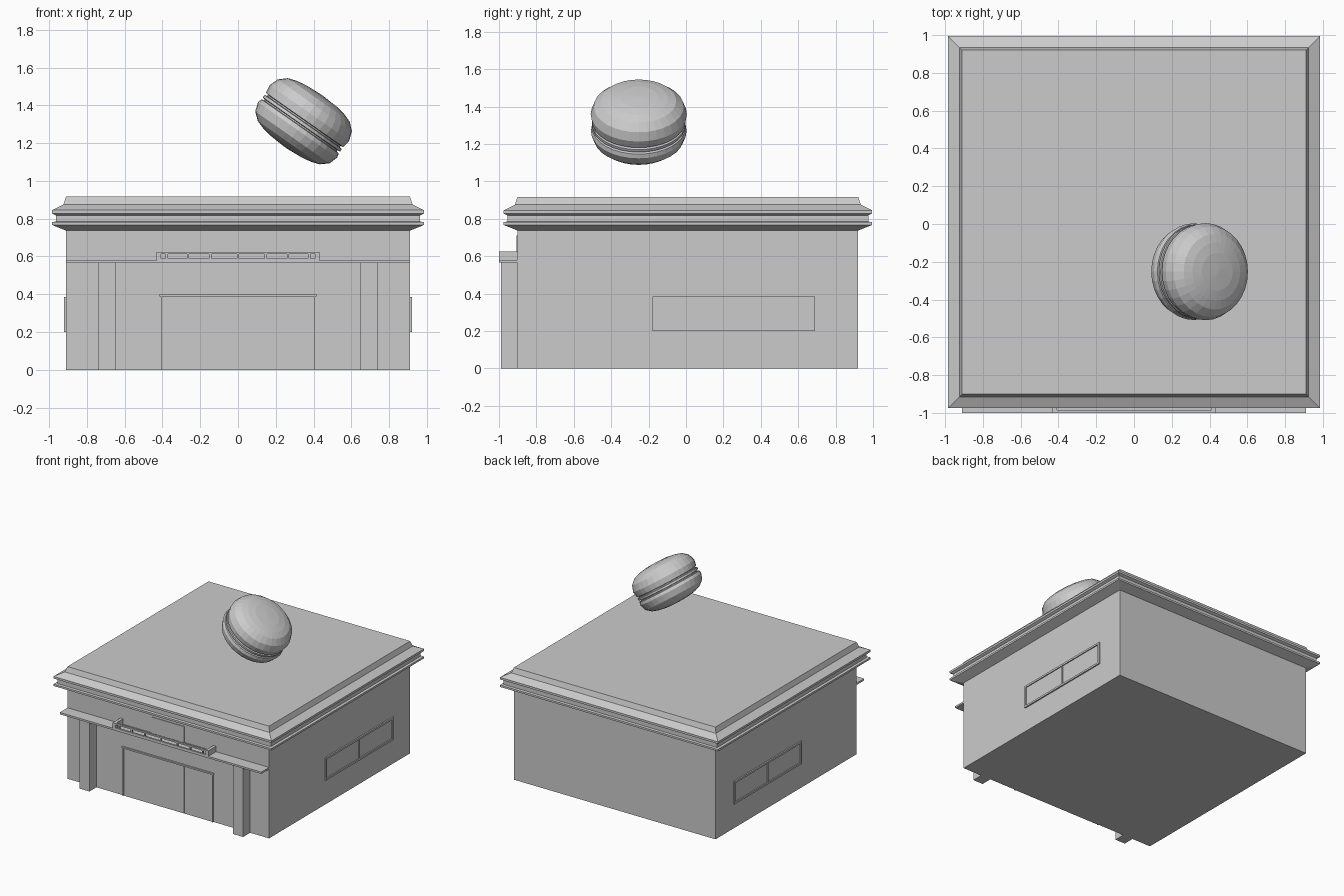
import bpy, bmesh, math
from mathutils import Matrix

if "Cube" in bpy.data.objects:
    bpy.data.objects.remove(bpy.data.objects["Cube"])

CY = 0.01    # centre of the building in depth
WALL = -0.90  # front wall plane


def make_object(name, bm):
    bmesh.ops.recalc_face_normals(bm, faces=bm.faces)
    mesh = bpy.data.meshes.new(name)
    bm.to_mesh(mesh)
    bm.free()
    obj = bpy.data.objects.new(name, mesh)
    bpy.context.collection.objects.link(obj)
    return obj


def add_box(bm, x0, x1, y0, y1, z0, z1):
    m = Matrix.Translation(((x0 + x1) / 2, (y0 + y1) / 2, (z0 + z1) / 2))
    m = m @ Matrix.Diagonal((x1 - x0, y1 - y0, z1 - z0, 1))
    bmesh.ops.create_cube(bm, size=1, matrix=m)


def boxes(name, items):
    bm = bmesh.new()
    for b in items:
        add_box(bm, *b)
    return make_object(name, bm)


def lathe(name, profile, sides, square=False):
    """Stack rings of (radius, z); capped at both ends."""
    bm = bmesh.new()
    k = math.sqrt(2) if square else 1
    off = math.pi / sides if square else 0
    rings = []
    for r, z in profile:
        rings.append([bm.verts.new((r * k * math.cos(off + 2 * math.pi * i / sides),
                                    r * k * math.sin(off + 2 * math.pi * i / sides), z))
                      for i in range(sides)])
    for a, b in zip(rings, rings[1:]):
        for i in range(sides):
            j = (i + 1) % sides
            bm.faces.new((a[i], a[j], b[j], b[i]))
    bm.faces.new(rings[0])
    bm.faces.new(rings[-1])
    return make_object(name, bm)


# Main walls
boxes("walls", [(-0.911, 0.911, WALL, 0.92, 0, 0.74)])

# Moulded cornice with flat roof
cornice = lathe("roof_cornice", [
    (0.911, 0.737), (0.985, 0.767), (0.985, 0.782), (0.965, 0.785), (0.965, 0.818),
    (0.985, 0.828), (0.985, 0.845), (0.925, 0.875), (0.911, 0.917)], 4, True)
cornice.location.y = CY

# Front canopy and its pillars
boxes("front_canopy", [(-0.911, 0.911, -1.0, WALL, 0.565, 0.58)])
boxes("front_pillars", [(s * 0.695 - 0.045, s * 0.695 + 0.045, -0.99, WALL, 0, 0.565)
                        for s in (-1, 1)])

# Balcony railing: bars, posts and closed sides
rail = [(-0.43, 0.43, -1.0, -0.985, 0.613, 0.625),
        (-0.43, 0.43, -1.0, -0.985, 0.58, 0.588)]
rail += [(x - 0.006, x + 0.006, -0.998, -0.987, 0.588, 0.613)
         for x in (-0.378, -0.265, -0.147, 0, 0.147, 0.265, 0.378)]
rail += [(s * 0.42 - 0.012, s * 0.42 + 0.012, -1.0, WALL, 0.58, 0.625) for s in (-1, 1)]
boxes("balcony_railing", rail)
boxes("balcony_panel", [(-0.147, 0.147, WALL - 0.005, WALL, 0.58, 0.71)])

# Entrance: door panel, jambs, lintel and a thin divider
boxes("entrance_door", [(-0.4, 0.4, WALL - 0.003, WALL, 0, 0.385)])
boxes("entrance_frame", [(-0.408, -0.4, WALL - 0.01, WALL, 0, 0.39),
                         (0.4, 0.408, WALL - 0.01, WALL, 0, 0.39),
                         (-0.415, 0.415, WALL - 0.012, WALL, 0.388, 0.4)])
boxes("entrance_divider", [(0.144, 0.147, WALL - 0.006, WALL, 0, 0.385)])

# Framed windows on both side walls
for side, s in (("left", -1), ("right", 1)):
    x0, x1 = sorted((s * 0.905, s * 0.922))
    g0, g1 = sorted((s * 0.905, s * 0.914))
    boxes(side + "_window_frame", [
        (x0, x1, -0.18, 0.69, 0.2, 0.215), (x0, x1, -0.18, 0.69, 0.37, 0.385),
        (x0, x1, -0.18, -0.165, 0.215, 0.37), (x0, x1, 0.675, 0.69, 0.215, 0.37),
        (x0, x1, 0.251, 0.259, 0.215, 0.37)])
    boxes(side + "_window_glass", [(g0, g1, -0.165, 0.675, 0.215, 0.37)])

# Tilted sandwich biscuit floating over the roof
biscuit = lathe("sandwich_biscuit", [
    (0.01, -0.168), (0.10, -0.162), (0.155, -0.152), (0.20, -0.137), (0.24, -0.103),
    (0.256, -0.055), (0.25, -0.032), (0.235, -0.029), (0.235, -0.022), (0.25, -0.019),
    (0.25, -0.003), (0.235, 0), (0.235, 0.007), (0.25, 0.01), (0.257, 0.055),
    (0.24, 0.104), (0.20, 0.14), (0.155, 0.155), (0.10, 0.165), (0.01, 0.17)], 32)
biscuit.location = (0.347, -0.2525, 1.315)
biscuit.rotation_euler = (0, math.radians(35), 0)
